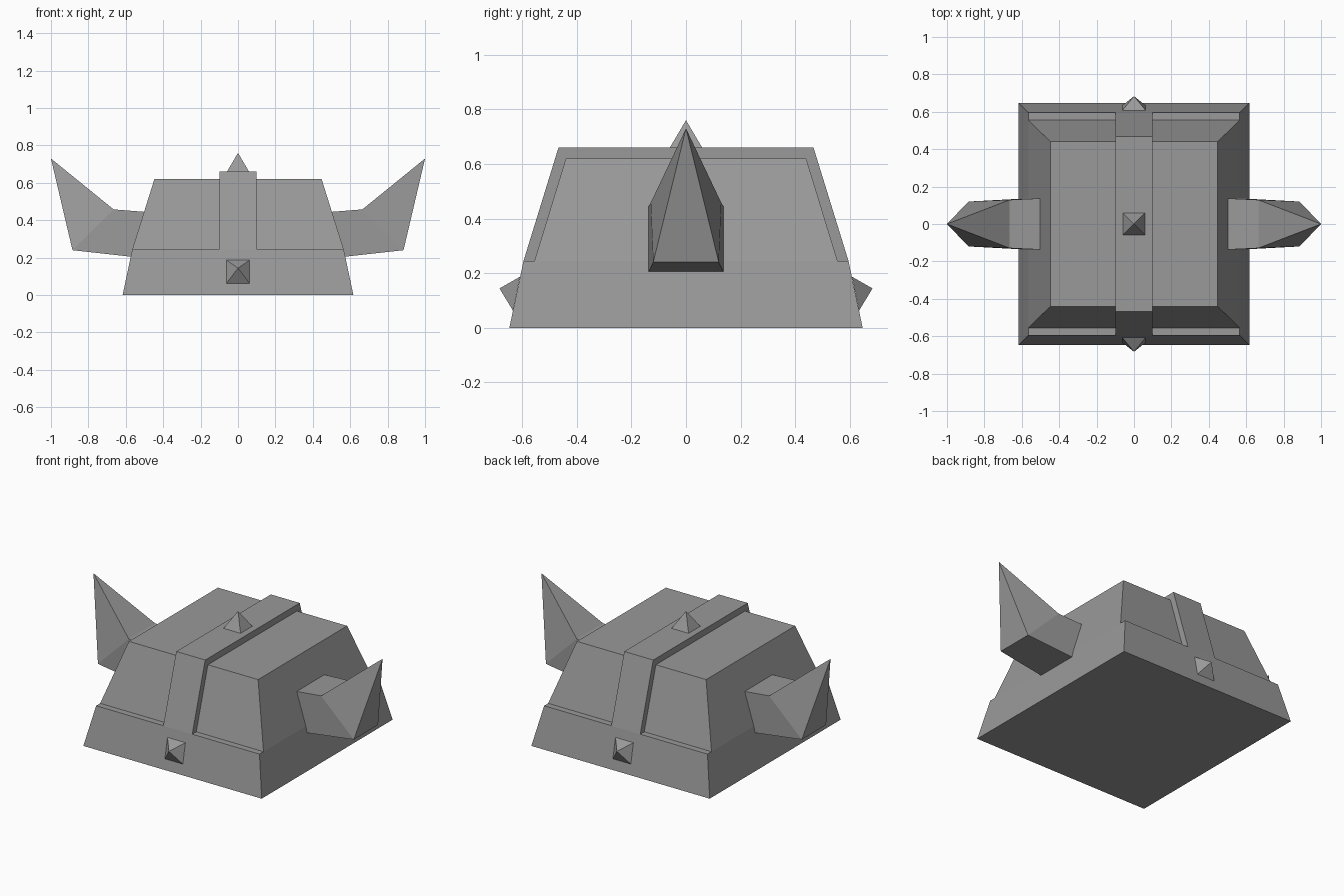
import bpy
from mathutils import Vector

cube = bpy.data.objects.get("Cube")
if cube:
    bpy.data.objects.remove(cube, do_unlink=True)

steel = bpy.data.materials.new("steel_grey")
steel.use_nodes = True
grey = (0.32, 0.32, 0.32, 1)
steel.diffuse_color = grey
steel.node_tree.nodes["Principled BSDF"].inputs["Base Color"].default_value = grey


def build(name, verts, faces):
    mesh = bpy.data.meshes.new(name)
    mesh.from_pydata(verts, [], faces)
    mesh.materials.append(steel)
    obj = bpy.data.objects.new(name, mesh)
    bpy.context.collection.objects.link(obj)
    # Consistent outward normals
    bpy.context.view_layer.objects.active = obj
    obj.select_set(True)
    bpy.ops.object.mode_set(mode="EDIT")
    bpy.ops.mesh.select_all(action="SELECT")
    bpy.ops.mesh.normals_make_consistent(inside=False)
    bpy.ops.object.mode_set(mode="OBJECT")
    obj.select_set(False)
    return obj


def loft(name, rings, tip=None):
    """Join four-cornered rings, closing the end with a cap or a tip."""
    verts = [v for ring in rings for v in ring]
    faces = [(3, 2, 1, 0)]
    last = 4 * (len(rings) - 1)
    for k in range(0, last, 4):
        for i in range(4):
            j = (i + 1) % 4
            faces.append((k + i, k + j, k + 4 + j, k + 4 + i))
    if tip:
        verts.append(tip)
        faces += [(last + i, last + (i + 1) % 4, last + 4) for i in range(4)]
    else:
        faces.append(tuple(range(last, last + 4)))
    return build(name, verts, faces)


def level(x, y, z):
    return [(-x, -y, z), (x, -y, z), (x, y, z), (-x, y, z)]


# Helmet body: rim, tapered crown and raised centre band
loft("rim", [level(0.617, 0.647, 0), level(0.565, 0.595, 0.245)])
loft("crown", [level(0.565, 0.555, 0.245), level(0.447, 0.44, 0.62)])
loft("centre_band", [level(0.1, 0.595, 0.245), level(0.1, 0.467, 0.66)])

# Studs: one on top, one on the rim at each end
loft("top_stud", [level(0.062, 0.062, 0.655)], (0, 0, 0.76))
for side, name in ((-1, "front_stud"), (1, "back_stud")):
    ring = [(-0.062, side * 0.634, 0.063), (0.062, side * 0.634, 0.063),
            (0.062, side * 0.608, 0.187), (-0.062, side * 0.608, 0.187)]
    loft(name, [ring], (0, side * 0.683, 0.144))


# Horns: a stubby root that bends into an upturned point
def section(side, low, high, w_low, w_high):
    return [(side * low[0], -w_low, low[1]), (side * low[0], w_low, low[1]),
            (side * high[0], w_high, high[1]), (side * high[0], -w_high, high[1])]


for side, name in ((1, "left_horn"), (-1, "right_horn")):
    loft(name, [section(side, (0.57, 0.205), (0.5, 0.445), 0.137, 0.137),
                section(side, (0.885, 0.24), (0.665, 0.458), 0.12, 0.129)],
         (side, 0, 0.73))
